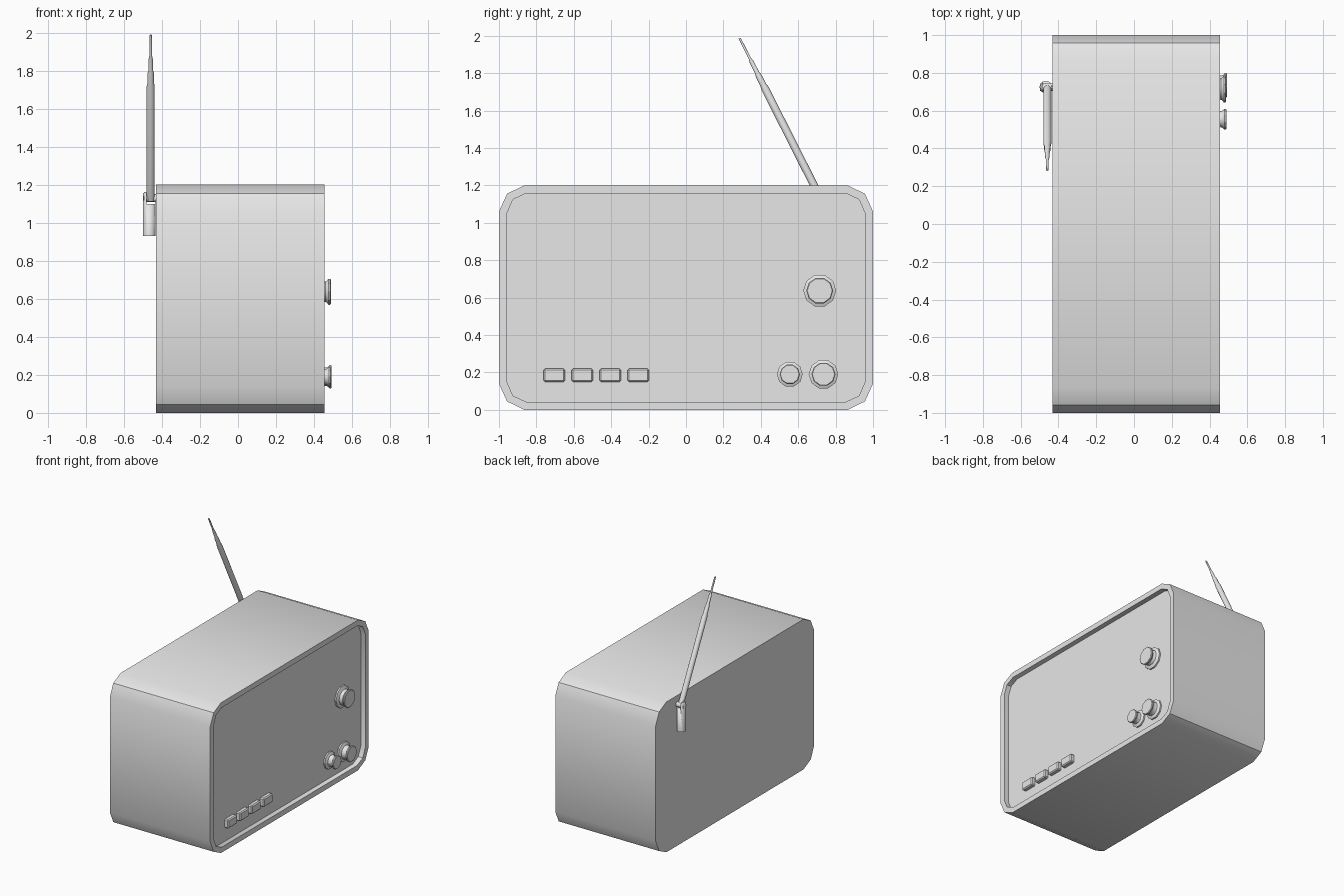
import bpy, bmesh, math
from mathutils import Vector

if "Cube" in bpy.data.objects:
    bpy.data.objects.remove(bpy.data.objects["Cube"], do_unlink=True)

grey = bpy.data.materials.new("plain grey")
grey.use_nodes = True
grey.diffuse_color = (0.8, 0.8, 0.8, 1)
grey.node_tree.nodes["Principled BSDF"].inputs["Base Color"].default_value = (0.8, 0.8, 0.8, 1)

BACK, FRONT, PANEL = -0.432, 0.455, 0.415


def finish(bm, name, angle=35):
    """Turn a bmesh into a named, shaded object."""
    bmesh.ops.recalc_face_normals(bm, faces=bm.faces)
    mesh = bpy.data.meshes.new(name)
    bm.to_mesh(mesh)
    bm.free()
    mesh.materials.append(grey)
    obj = bpy.data.objects.new(name, mesh)
    bpy.context.collection.objects.link(obj)
    bpy.ops.object.select_all(action="DESELECT")
    obj.select_set(True)
    bpy.context.view_layer.objects.active = obj
    bpy.ops.object.shade_smooth_by_angle(angle=math.radians(angle))
    return obj


def turned(name, profile, origin, axis, sides, angle=35):
    """Solid of revolution from (distance, radius) pairs along an axis."""
    bm = bmesh.new()
    rot = Vector(axis).to_track_quat("Z", "Y")
    rings = []
    for d, r in profile:
        ring = []
        for i in range(sides):
            a = math.tau * i / sides
            p = rot @ Vector((r * math.cos(a), r * math.sin(a), d))
            ring.append(bm.verts.new(p + Vector(origin)))
        rings.append(ring)
    for lower, upper in zip(rings, rings[1:]):
        for i in range(sides):
            j = (i + 1) % sides
            bm.faces.new((lower[i], lower[j], upper[j], upper[i]))
    bm.faces.new(rings[0][::-1])
    bm.faces.new(rings[-1])
    return finish(bm, name, angle)


def box(name, centre, size, bevel=0):
    bm = bmesh.new()
    bmesh.ops.create_cube(bm, size=1)
    bmesh.ops.scale(bm, vec=size, verts=bm.verts)
    bmesh.ops.translate(bm, vec=centre, verts=bm.verts)
    if bevel:
        edges = [e for e in bm.edges if max(v.co.x for v in e.verts) > centre[0]]
        bmesh.ops.bevel(bm, geom=edges, offset=bevel, segments=1, affect="EDGES")
    return finish(bm, name, 30)


# Cabinet: chamfered outline, extruded, with a recessed control panel
corner = [(1, 0.46), (0.957, 0.555), (0.865, 0.6)]
outline = (corner + [(-y, z) for y, z in corner[::-1]]
           + [(-y, -z) for y, z in corner] + [(y, -z) for y, z in corner[::-1]])
bm = bmesh.new()
back = bm.faces.new([bm.verts.new((BACK, y, z + 0.6)) for y, z in outline])
extruded = bmesh.ops.extrude_face_region(bm, geom=[back], use_keep_orig=True)["geom"]
bmesh.ops.translate(bm, vec=(FRONT - BACK, 0, 0),
                    verts=[g for g in extruded if isinstance(g, bmesh.types.BMVert)])
bmesh.ops.recalc_face_normals(bm, faces=bm.faces)
face = max(bm.faces, key=lambda f: f.calc_center_median().x)
bmesh.ops.inset_region(bm, faces=[face], thickness=0.044)
bmesh.ops.inset_region(bm, faces=[face], thickness=0, depth=0)
for v in face.verts:
    v.co.x = PANEL
finish(bm, "cabinet")

# Knobs: flared skirt, narrow waist, wider cap
for name, y, z, skirt, cap, tip in [
        ("tuning_knob", 0.715, 0.637, 0.088, 0.072, 0.488),
        ("volume_knob", 0.735, 0.19, 0.079, 0.064, 0.493),
        ("tone_knob", 0.555, 0.19, 0.069, 0.054, 0.49)]:
    h = tip - PANEL
    turned(name, [(-0.005, skirt), (0.012, skirt), (0.022, cap * 0.88), (0.045, cap * 0.78),
                  (h - 0.02, cap * 0.85), (h - 0.012, cap), (h - 0.004, cap), (h, cap * 0.93)],
           (PANEL, y, z), (1, 0, 0), 10)

# Row of push buttons
for i in range(4):
    box(f"button_{i + 1}", (PANEL + 0.014, -0.705 + 0.15 * i, 0.185), (0.038, 0.115, 0.07), 0.008)

# Aerial socket: upright post with a slot for the rod, pinned to the back
post = turned("aerial_socket", [(0, 0.033), (0.22, 0.033), (0.232, 0.026)],
              (-0.467, 0.725, 0.93), (0, 0, 1), 16)
slot = box("slot_cutter", (-0.459, 0.725, 1.16), (0.044, 0.2, 0.12))
slot.hide_render = True
slot.hide_viewport = True
cut = post.modifiers.new("slot", "BOOLEAN")
cut.operation = "DIFFERENCE"
cut.object = slot
turned("aerial_pin", [(0, 0.02), (0.07, 0.02)], (-0.497, 0.725, 1.13), (1, 0, 0), 12)

# Telescopic aerial leaning forward, each section thinner than the last
turned("aerial_rod", [(0, 0.021), (0.67, 0.021), (0.69, 0.017), (0.75, 0.016), (0.765, 0.012),
                      (0.83, 0.011), (0.85, 0.007), (0.972, 0.006)],
       (-0.459, 0.725, 1.12), (0, -0.451, 0.892), 12)
